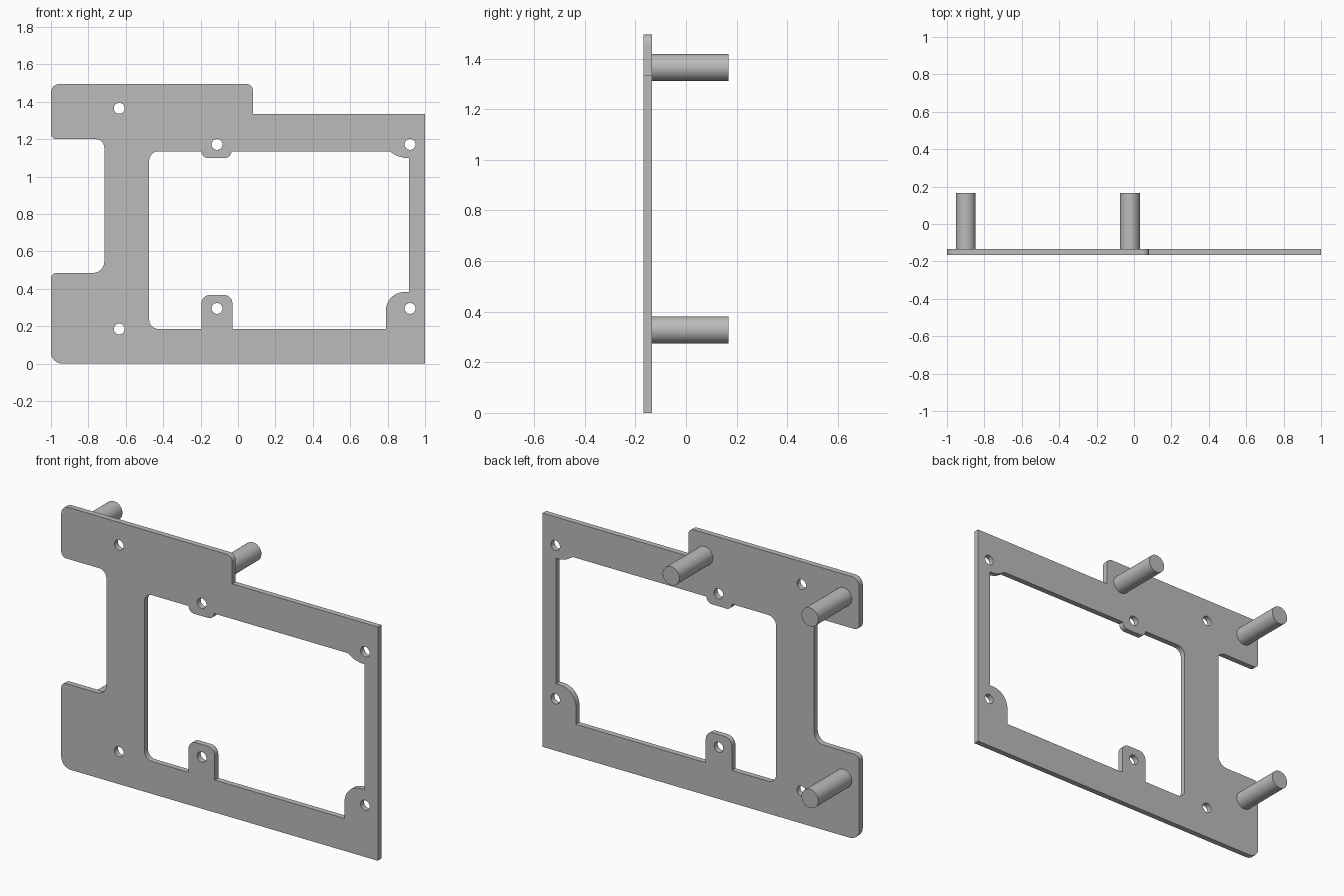
import bpy, bmesh, math
from mathutils import Vector

if "Cube" in bpy.data.objects:
    bpy.data.objects.remove(bpy.data.objects["Cube"], do_unlink=True)

FRONT, BACK, PEG_END = -0.167, -0.135, 0.167

grey = bpy.data.materials.new("light grey")
grey.use_nodes = True
grey.diffuse_color = (0.5, 0.5, 0.5, 1)
grey.node_tree.nodes["Principled BSDF"].inputs["Base Color"].default_value = (0.5, 0.5, 0.5, 1)


def rounded(corners, steps=8):
    """Replace each (x, z, radius) right-angle corner with an arc."""
    points = []
    for i, (x, z, r) in enumerate(corners):
        p = Vector((x, z))
        if r == 0:
            points.append(p)
            continue
        a = (Vector(corners[i - 1][:2]) - p).normalized() * r
        b = (Vector(corners[(i + 1) % len(corners)][:2]) - p).normalized() * r
        for k in range(steps + 1):
            t = k / steps * math.pi / 2
            points.append(p + a * (1 - math.sin(t)) + b * (1 - math.cos(t)))
    return points


def circle(x, z, r, n=32):
    return [Vector((x + r * math.cos(k * math.tau / n), z + r * math.sin(k * math.tau / n)))
            for k in range(n)]


def make_plate(name, loops):
    """Fill the outline with its openings and extrude it backwards."""
    bm = bmesh.new()
    edges = []
    for loop in loops:
        verts = [bm.verts.new((p.x, FRONT, p.y)) for p in loop]
        edges += [bm.edges.new((verts[i - 1], verts[i])) for i in range(len(verts))]
    bmesh.ops.triangle_fill(bm, use_beauty=True, use_dissolve=False, edges=edges)
    result = bmesh.ops.extrude_face_region(bm, geom=bm.faces[:], use_keep_orig=True)
    moved = [g for g in result["geom"] if isinstance(g, bmesh.types.BMVert)]
    bmesh.ops.translate(bm, verts=moved, vec=(0, BACK - FRONT, 0))
    bmesh.ops.recalc_face_normals(bm, faces=bm.faces[:])
    mesh = bpy.data.meshes.new(name)
    bm.to_mesh(mesh)
    bm.free()
    obj = bpy.data.objects.new(name, mesh)
    bpy.context.collection.objects.link(obj)
    return obj


def smooth(obj):
    obj.data.materials.append(grey)
    bpy.ops.object.select_all(action="DESELECT")
    obj.select_set(True)
    bpy.context.view_layer.objects.active = obj
    bpy.ops.object.shade_smooth_by_angle(angle=math.radians(30))


# Stepped outer outline with a notch on the right side
outline = rounded([
    (-1, 0, 0.06), (1, 0, 0), (1, 1.335, 0), (0.08, 1.335, 0), (0.08, 1.495, 0.035),
    (-1, 1.495, 0.045), (-1, 1.2, 0.03), (-0.715, 1.2, 0.045),
    (-0.715, 0.485, 0.06), (-1, 0.485, 0.03)])

# Large window with mounting tabs reaching into it
window = rounded([
    (-0.475, 0.185, 0.05), (-0.195, 0.185, 0), (-0.195, 0.367, 0.045),
    (-0.03, 0.367, 0.045), (-0.03, 0.185, 0), (0.79, 0.185, 0), (0.79, 0.383, 0.1),
    (0.915, 0.383, 0), (0.915, 1.1, 0), (0.89, 1.1, 0), (0.85, 1.11, 0),
    (0.81, 1.135, 0), (-0.035, 1.135, 0), (-0.035, 1.1, 0.034), (-0.195, 1.1, 0.034),
    (-0.195, 1.135, 0), (-0.475, 1.135, 0.05)])

# Screw holes
holes = [(-0.635, 1.365), (-0.635, 0.185)]
holes += [(x, z) for x in (-0.112, 0.92) for z in (0.295, 1.172)]

smooth(make_plate("mounting_plate", [outline, window] + [circle(x, z, 0.029) for x, z in holes]))

# Standoff pegs on the back
for name, x, z in (("upper_right_peg", -0.9, 1.365), ("upper_middle_peg", -0.022, 1.365),
                   ("lower_right_peg", -0.9, 0.328)):
    bpy.ops.mesh.primitive_cylinder_add(
        vertices=48, radius=0.053, depth=PEG_END - BACK,
        location=(x, (PEG_END + BACK) / 2, z), rotation=(math.pi / 2, 0, 0))
    peg = bpy.context.object
    peg.name = name
    smooth(peg)
